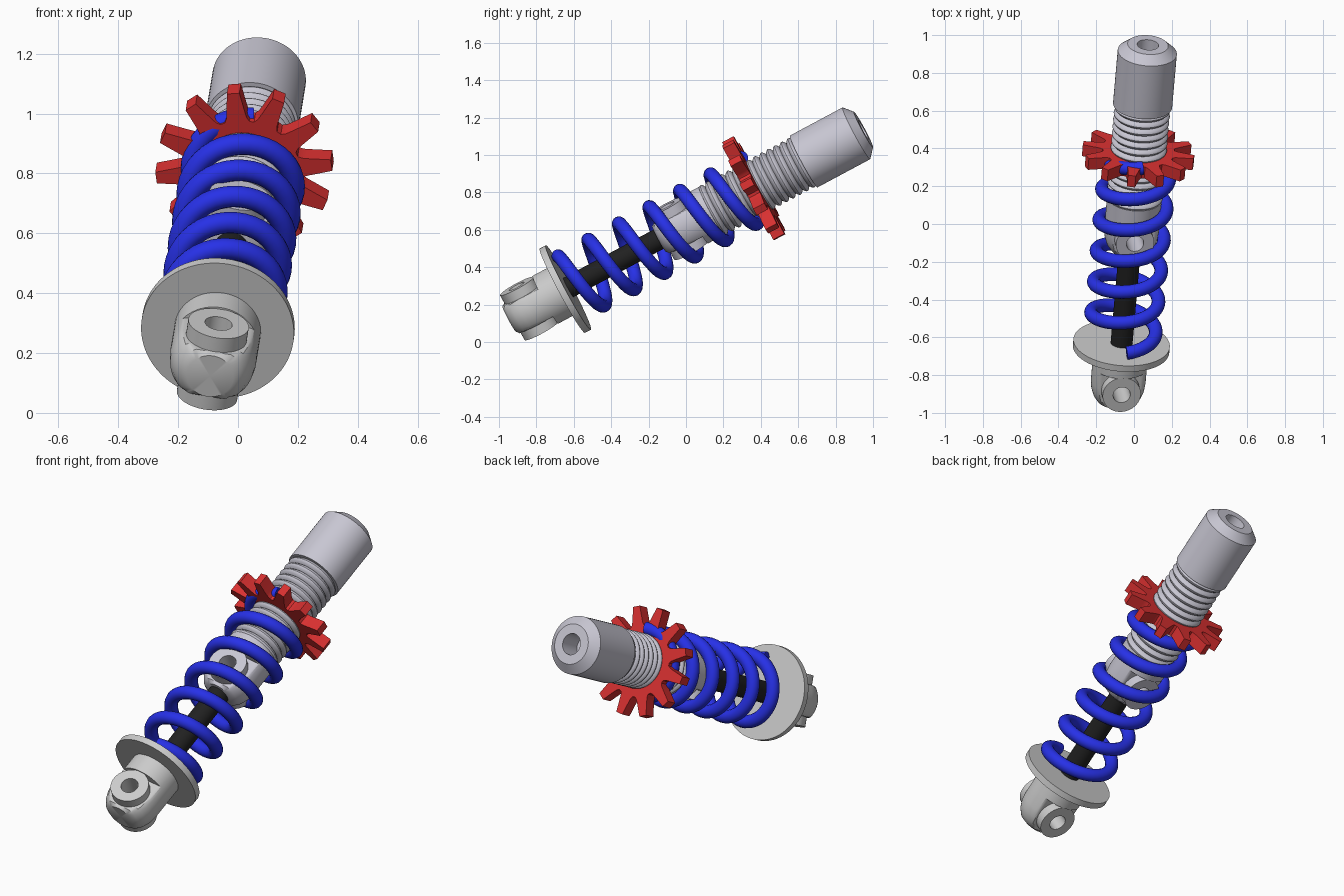
import bpy, bmesh, math
from mathutils import Vector, Matrix

if "Cube" in bpy.data.objects:
    bpy.data.objects.remove(bpy.data.objects["Cube"])

# Frame of the tilted damper: local z runs along the axis, local x along the eye pins
d = Vector((0.0776, 0.879, 0.4705)).normalized()
u = Vector((0.14, -0.4726, 0.87))
u = (u - d * u.dot(d)).normalized()
r = d.cross(u)
M = Matrix((u, r, d)).transposed().to_4x4()
M.translation = Vector((-0.067, -0.645, 0.283))


def material(name, rgb):
    m = bpy.data.materials.new(name)
    m.diffuse_color = (*rgb, 1)
    m.use_nodes = True
    m.node_tree.nodes["Principled BSDF"].inputs["Base Color"].default_value = m.diffuse_color
    return m


silver = material("silver", (0.58, 0.57, 0.65))
black = material("black", (0.015, 0.015, 0.015))
blue = material("blue", (0.02, 0.03, 0.8))
red = material("red", (0.7, 0.03, 0.03))


def finish(name, bm, mat=None, angle=30):
    bmesh.ops.remove_doubles(bm, verts=bm.verts, dist=1e-5)
    bmesh.ops.recalc_face_normals(bm, faces=bm.faces)
    me = bpy.data.meshes.new(name)
    bm.to_mesh(me)
    bm.free()
    ob = bpy.data.objects.new(name, me)
    bpy.context.collection.objects.link(ob)
    ob.matrix_world = M
    if mat:
        me.materials.append(mat)
    bpy.ops.object.select_all(action='DESELECT')
    ob.select_set(True)
    bpy.context.view_layer.objects.active = ob
    bpy.ops.object.shade_smooth_by_angle(angle=math.radians(angle))
    return ob


def skin(bm, rings):
    for a, b in zip(rings, rings[1:]):
        n = len(a)
        for i in range(n):
            j = (i + 1) % n
            bm.faces.new((a[i], a[j], b[j], b[i]))


def lathe(name, profile, mat=None, flat_rings=0, flat=0.085, pre=None, n=64):
    """Revolve (radius, z) points; the first flat_rings are squashed to two flats."""
    bm = bmesh.new()
    rings = []
    for k, (rad, z) in enumerate(profile):
        ring = []
        for i in range(n):
            a = 2 * math.pi * i / n
            x, y = rad * math.cos(a), rad * math.sin(a)
            if k < flat_rings:
                x = max(-flat, min(flat, x))
            ring.append(bm.verts.new((x, y, z)))
        rings.append(ring)
    skin(bm, rings)
    if pre:
        bmesh.ops.transform(bm, matrix=pre, verts=bm.verts)
    return finish(name, bm, mat)


def eye_end(name, s, length, mat=None):
    """Rounded, flattened end with a drilled cross boss at axis position s."""
    pts = [(0, -.12), (.078, -.12), (.105, -.105), (.126, -.075), (.14, -.035),
           (.145, .01), (.145, .1), (.145, .1), (.145, length), (0, length)]
    body = lathe(name, [(a, z + s) for a, z in pts], mat, flat_rings=7)
    turn = Matrix.Translation((0, 0, s)) @ Matrix.Rotation(math.pi / 2, 4, 'Y')
    cutter = lathe("hole_cutter", [(0, -.3), (.06, -.3), (.06, .3), (0, .3)], pre=turn)
    cutter.hide_render = True
    mod = body.modifiers.new("hole", 'BOOLEAN')
    mod.operation = 'DIFFERENCE'
    mod.object = cutter
    bpy.context.view_layer.objects.active = body
    bpy.ops.object.modifier_apply(modifier="hole")
    bpy.data.objects.remove(cutter)
    h = .138
    lathe(name + "_boss", [(.046, -h), (.102, -h), (.102, h), (.046, h), (.046, -h)],
          mat, pre=turn)


# Lower mount, spring seat and piston rod
eye_end("lower_mount", -.221, .21)
lathe("spring_seat", [(0, -.018), (.256, -.018), (.256, .018), (0, .018)], n=96)
lathe("piston_rod", [(0, 0), (.058, 0), (.058, .62), (0, .62)], black)

# Lower end of the damper body
eye_end("body_lower_end", .69, .2, silver)

# Threaded sleeve made of rounded ridges
ridges, z0, z1 = 14, .88, 1.455
p = (z1 - z0) / ridges
thread = [(0, z0)]
for k in range(ridges):
    for t, rad in ((0, .129), (.15, .139), (.35, .147), (.5, .149), (.65, .147), (.85, .139)):
        thread.append((rad, z0 + (k + t) * p))
thread += [(.129, z1), (0, z1)]
lathe("threaded_sleeve", thread, silver)

# Main reservoir with chamfered end and blind hole
lathe("reservoir", [(0, 1.45), (.157, 1.45), (.157, 1.77), (.108, 1.813),
                    (.057, 1.813), (.057, 1.68), (0, 1.68)], silver)

# Coil spring
bm = bmesh.new()
turns, per, sides, R, wire = 6.0, 40, 16, .176, .036
steps = int(turns * per)
rings = []
for i in range(steps + 1):
    a = 2 * math.pi * i / per
    z = .052 + 1.115 * i / steps
    out = Vector((math.cos(a), math.sin(a), 0))
    tan = Vector((-R * math.sin(a), R * math.cos(a), 1.115 / (2 * math.pi * turns))).normalized()
    side = tan.cross(out)
    c = out * R + Vector((0, 0, z))
    rings.append([bm.verts.new(c + wire * (out * math.cos(t) + side * math.sin(t)))
                  for t in (2 * math.pi * j / sides for j in range(sides))])
skin(bm, rings)
bm.faces.new(rings[0])
bm.faces.new(rings[-1])
finish("coil_spring", bm, blue, 40)

# Toothed preload adjuster ring
bm = bmesh.new()
tooth = [(.187, -.05), (.187, -.042), (.2, -.035), (.215, -.032), (.296, -.021),
         (.296, .021), (.215, .032), (.2, .035), (.187, .042)]
outline = []
for k in range(12):
    rot = Matrix.Rotation(math.radians(15 + 30 * k), 3, 'Z')
    outline += [rot @ Vector((x, y, 0)) for x, y in tooth[1:]]
lo, hi = ([bm.verts.new(v + Vector((0, 0, z))) for v in outline] for z in (1.112, 1.18))
skin(bm, [lo, hi])
bm.faces.new(lo)
bm.faces.new(hi)
finish("adjuster_ring", bm, red)
